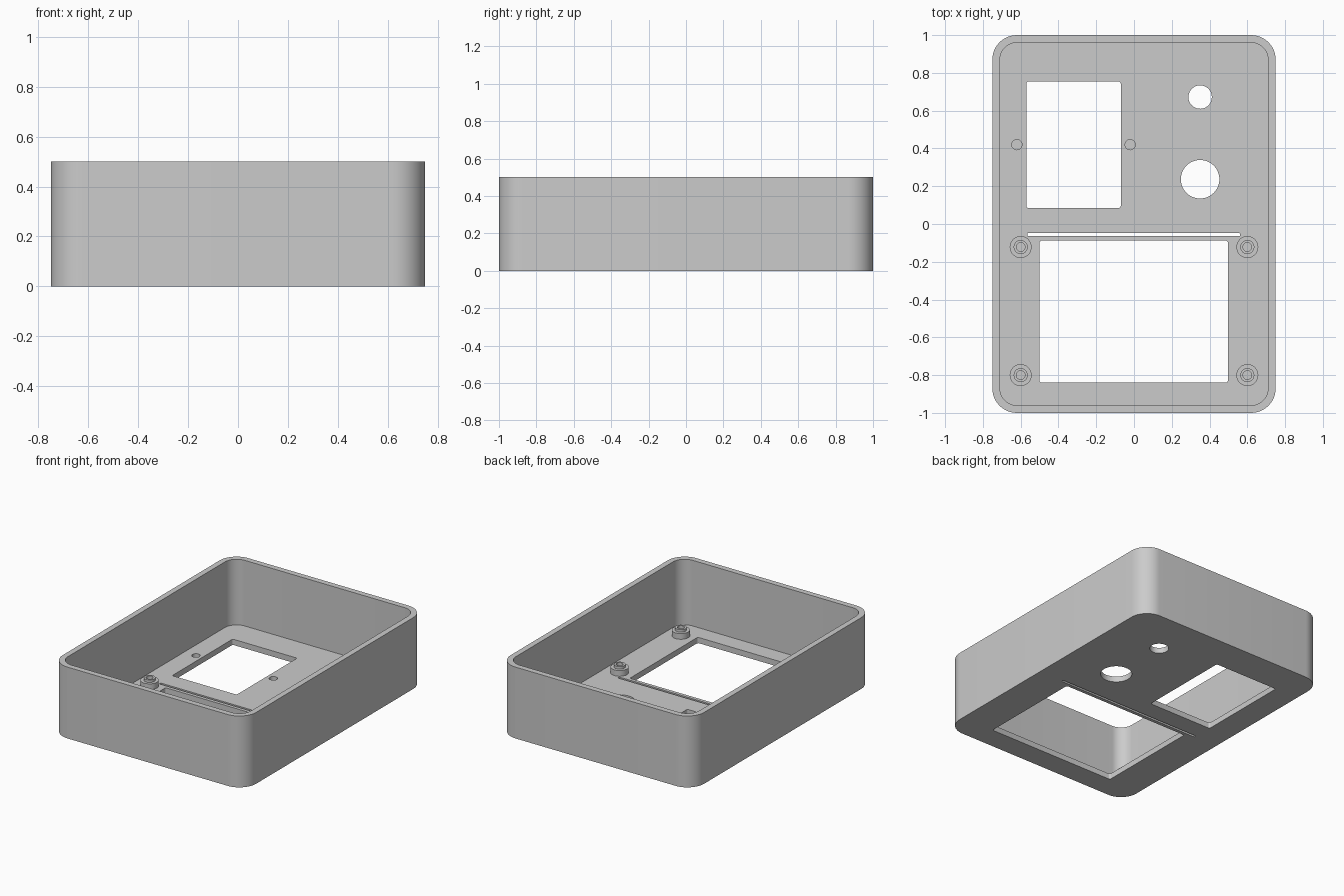
import bpy, bmesh, math
from math import sin, cos, pi

cube = bpy.data.objects.get("Cube")
if cube:
    bpy.data.objects.remove(cube, do_unlink=True)

HEIGHT, WALL, FLOOR = 0.5, 0.04, 0.04

grey = bpy.data.materials.new("plain grey")
grey.use_nodes = True
grey.diffuse_color = (0.6, 0.6, 0.6, 1)
grey.node_tree.nodes["Principled BSDF"].inputs["Base Color"].default_value = (0.6, 0.6, 0.6, 1)


def add_object(name, bm):
    bmesh.ops.recalc_face_normals(bm, faces=bm.faces[:])
    mesh = bpy.data.meshes.new(name)
    bm.to_mesh(mesh)
    bm.free()
    mesh.materials.append(grey)
    obj = bpy.data.objects.new(name, mesh)
    bpy.context.collection.objects.link(obj)
    return obj


def prism(name, outline, z0, z1):
    bm = bmesh.new()
    base = bm.faces.new([bm.verts.new((x, y, z0)) for x, y in outline])
    top = bmesh.ops.extrude_face_region(bm, geom=[base])["geom"]
    verts = [v for v in top if isinstance(v, bmesh.types.BMVert)]
    bmesh.ops.translate(bm, verts=verts, vec=(0, 0, z1 - z0))
    return add_object(name, bm)


def rounded_rect(x0, x1, y0, y1, r, steps):
    corners = [(x1 - r, y1 - r), (x0 + r, y1 - r), (x0 + r, y0 + r), (x1 - r, y0 + r)]
    return [(cx + r * cos((q + i / steps) * pi / 2), cy + r * sin((q + i / steps) * pi / 2))
            for q, (cx, cy) in enumerate(corners) for i in range(steps + 1)]


def circle(x, y, r, n=40):
    return [(x + r * cos(2 * pi * i / n), y + r * sin(2 * pi * i / n)) for i in range(n)]


def activate(obj):
    bpy.ops.object.select_all(action='DESELECT')
    obj.select_set(True)
    bpy.context.view_layer.objects.active = obj


def cut(target, outline, z0=-0.1, z1=0.1):
    cutter = prism("cutter", outline, z0, z1)
    cutter.hide_render = True
    mod = target.modifiers.new("cut", 'BOOLEAN')
    mod.operation, mod.solver, mod.object = 'DIFFERENCE', 'EXACT', cutter
    activate(target)
    bpy.ops.object.modifier_apply(modifier=mod.name)
    bpy.data.objects.remove(cutter, do_unlink=True)


def smooth(obj):
    activate(obj)
    bpy.ops.object.shade_smooth_by_angle(angle=math.radians(30))


# Open box with rounded corners
case = prism("case", rounded_rect(-0.75, 0.75, -1, 1, 0.13, 12), 0, HEIGHT)
cut(case, rounded_rect(-0.75 + WALL, 0.75 - WALL, -1 + WALL, 1 - WALL, 0.13 - WALL, 12),
    FLOOR, HEIGHT + 0.1)

# Windows and narrow slot through the floor
cut(case, rounded_rect(-0.57, -0.07, 0.085, 0.755, 0.012, 4))
cut(case, rounded_rect(-0.5, 0.497, -0.84, -0.088, 0.012, 4))
cut(case, rounded_rect(-0.565, 0.562, -0.064, -0.048, 0.005, 3))

# Round holes through the floor
cut(case, circle(0.35, 0.672, 0.062))
cut(case, circle(0.35, 0.237, 0.102, 56))

# Blind screw holes beside the small window
for x in (-0.62, -0.02):
    cut(case, circle(x, 0.42, 0.027, 28), 0.012, 0.1)
smooth(case)


# Stepped hollow standoff, turned from a profile
def standoff(name, x, y):
    profile = [(0.058, FLOOR), (0.058, 0.08), (0.037, 0.08), (0.037, 0.098),
               (0.023, 0.098), (0.023, FLOOR + 0.002), (0, FLOOR + 0.002)]
    bm = bmesh.new()
    verts = [bm.verts.new((r, 0, z)) for r, z in profile]
    edges = [bm.edges.new(pair) for pair in zip(verts, verts[1:])]
    bmesh.ops.spin(bm, geom=verts + edges, cent=(0, 0, 0), axis=(0, 0, 1),
                   angle=2 * pi, steps=36, use_merge=True)
    bmesh.ops.remove_doubles(bm, verts=bm.verts[:], dist=0.0001)
    obj = add_object(name, bm)
    obj.location = (x, y, 0)
    smooth(obj)


for side, x in (("left", 0.6), ("right", -0.6)):
    for place, y in (("front", -0.8), ("middle", -0.122)):
        standoff(f"{place}_{side}_standoff", x, y)
